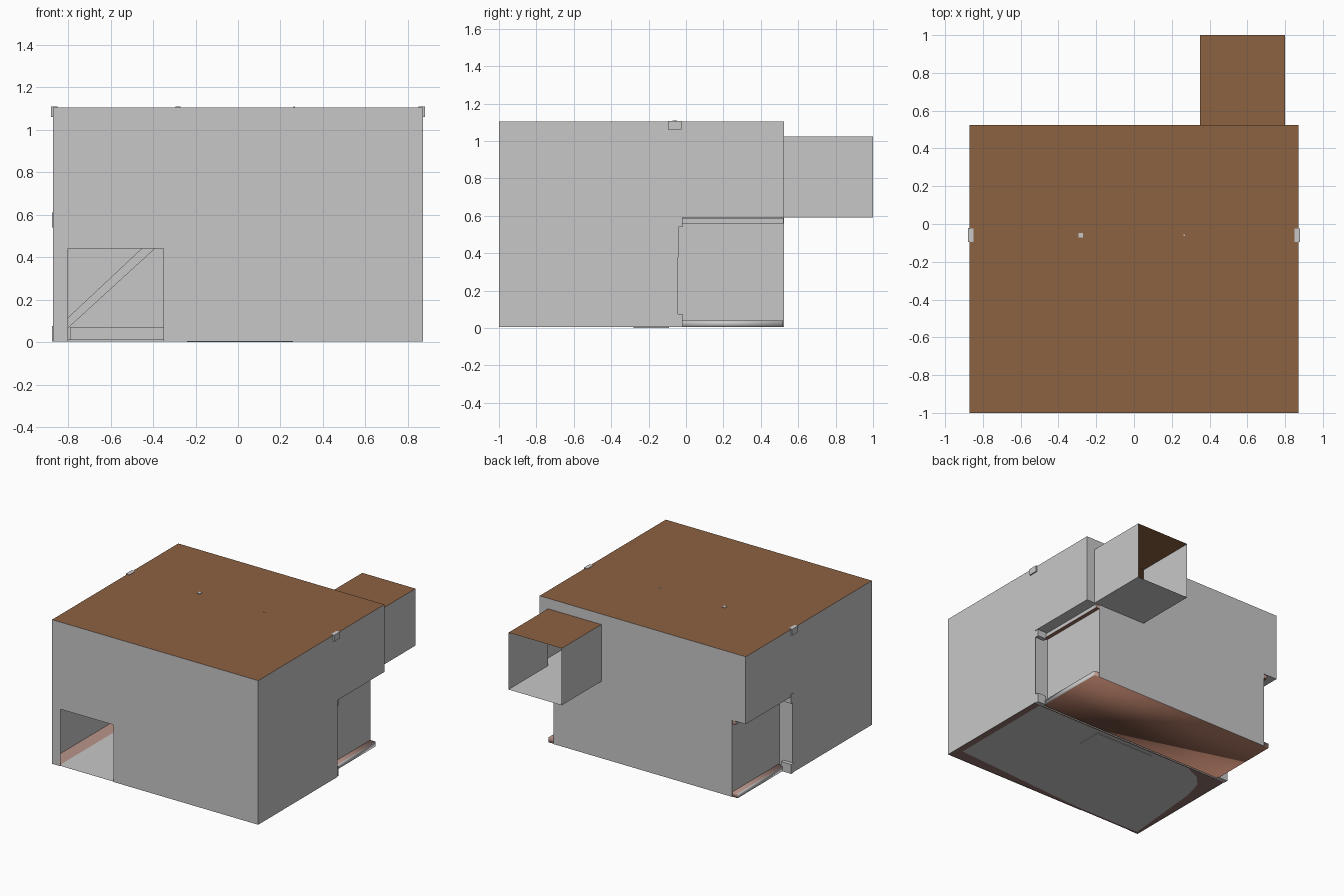
import bpy

cube = bpy.data.objects.get("Cube")
if cube:
    bpy.data.objects.remove(cube, do_unlink=True)


def material(name, rgb):
    m = bpy.data.materials.new(name)
    m.use_nodes = True
    m.diffuse_color = (*rgb, 1)
    m.node_tree.nodes["Principled BSDF"].inputs["Base Color"].default_value = (*rgb, 1)
    return m


GREY = material("plaster grey", (0.575, 0.575, 0.575))
BROWN = material("ceiling brown", (0.265, 0.122, 0.054))
PINK = material("trim dusty pink", (0.5, 0.31, 0.26))
TRIM = material("trim red brown", (0.36, 0.16, 0.105))
DARK = material("underside brown", (0.28, 0.17, 0.145))


def mesh(name, verts, faces, mat):
    me = bpy.data.meshes.new(name)
    me.from_pydata(verts, [], faces)
    me.materials.append(mat)
    ob = bpy.data.objects.new(name, me)
    bpy.context.collection.objects.link(ob)
    return ob


def panel(name, axis, at, outline, mat, flip=False):
    """Flat sheet across one axis; the outline uses the two other axes in order."""
    verts = []
    for a, b in outline:
        p = [a, b]
        p.insert(axis, at)
        verts.append(p)
    order = list(range(len(verts)))
    return mesh(name, verts, [order[::-1] if flip else order], mat)


def rect(a0, a1, b0, b1):
    return [(a0, b0), (a1, b0), (a1, b1), (a0, b1)]


def box(name, xs, ys, zs, mat):
    v = [(x, y, z) for x in xs for y in ys for z in zs]
    f = [(0, 1, 3, 2), (4, 6, 7, 5), (0, 4, 5, 1), (2, 3, 7, 6), (0, 2, 6, 4), (1, 5, 7, 3)]
    return mesh(name, v, f, mat)


def trim_box(name, xs, ys, zs, grey_axis):
    """Trim with grey faces along one axis, red brown below and pink elsewhere."""
    ob = box(name, xs, ys, zs, PINK)
    ob.data.materials.append(GREY)
    ob.data.materials.append(TRIM)
    for p in ob.data.polygons:
        if abs(p.normal[grey_axis]) > 0.5:
            p.material_index = 1
        elif p.normal.z < -0.5:
            p.material_index = 2
    return ob


W, FRONT, BACK, STEP, TOP, MID = 0.871, -1.0, 0.523, -0.05, 1.105, 0.59
BASE = 0.004                    # walls stop just above the hatch
FLOOR = BASE + 0.005
IN = 0.755                      # half width of the recessed lower part
DX0, DX1, DH = -0.8, -0.35, 0.44   # front doorway
TX0, TX1, TH = 0.35, 0.8, 1.025    # rear passage

# Front wall with doorway
panel("front_wall", 1, FRONT,
      [(-W, BASE), (DX0, BASE), (DX0, DH), (DX1, DH), (DX1, BASE), (W, BASE), (W, TOP), (-W, TOP)],
      GREY)

# Back wall: upper part opens into the passage, lower part is narrower
panel("back_wall_upper", 1, BACK,
      [(-W, MID), (TX0, MID), (TX0, TH), (TX1, TH), (TX1, MID), (W, MID), (W, TOP), (-W, TOP)],
      GREY, True)
panel("back_wall_lower", 1, BACK, rect(-IN, IN, BASE, MID), GREY, True)

# Roof and storeys
panel("roof", 2, TOP, rect(-W, W, FRONT, BACK), BROWN)
panel("upper_floor", 2, MID, rect(-W, W, STEP, BACK), GREY)
panel("room_floor", 2, FLOOR, rect(-W, W, FRONT, STEP), GREY)
panel("floor_underside", 2, BASE + 0.003, rect(-W, W, FRONT, STEP), DARK, True)
panel("underside_panel", 2, BASE,
      [(0.82, -0.9), (-0.3, -0.98), (-0.85, -0.98), (-0.79, -0.35), (-0.75, -0.2),
       (-0.68, -0.12), (-0.55, -0.06), (0.82, -0.06)], GREY)
box("underside_hatch", (-0.24, 0.26), (-0.28, -0.09), (0, BASE + 0.001), GREY)
panel("inner_step_wall", 1, STEP, rect(-W, W, BASE, MID), GREY)

# Mirrored sides
for side, s in (("left", 1), ("right", -1)):
    panel(side + "_wall", 0, s * W,
          [(FRONT, BASE), (STEP + 0.006, BASE), (STEP + 0.01, MID), (BACK, MID), (BACK, TOP),
           (FRONT, TOP)], GREY, s < 0)
    panel(side + "_recessed_wall", 0, s * IN, rect(STEP, BACK, BASE, MID), GREY, s < 0)
    trim_box(side + "_upper_rail", sorted((s * IN, s * 0.785)), (STEP, BACK - 0.003),
             (0.56, 0.588), 0)
    outer = 0.865 if s > 0 else 0.875
    for level, zs in (("lower", (BASE, 0.075)), ("upper", (0.54, 0.61))):
        box(side + "_" + level + "_corner_block", sorted((s * 0.79, s * outer)),
            (STEP, STEP + 0.03), zs, GREY)
    box(side + "_bracket", sorted((s * 0.85, s * 0.88)), (-0.095, -0.025), (1.06, 1.108), GREY)
    # Sloped skirting at the foot of the room walls
    mesh(side + "_skirting",
         [(s * x, y, z) for x, z in ((W - 0.002, 0.045), (0.81, FLOOR)) for y in (-0.995, STEP)],
         [(0, 1, 3, 2) if s > 0 else (0, 2, 3, 1)], PINK)

# Slab below the lower rear part, softly shaded, showing past the recessed walls
slab = trim_box("rear_floor_slab", (-0.8, 0.8), (STEP + 0.012, BACK - 0.004), (BASE, 0.04), 0)
slab.data.shade_smooth()

# Rear passage, open at the far end
panel("passage_floor", 2, MID, rect(TX0, TX1, BACK, 1), GREY, True)
panel("passage_ceiling", 2, TH, rect(TX0, TX1, BACK, 1), BROWN)
panel("passage_right_wall", 0, TX0, rect(BACK, 1, MID, TH), GREY, True)
panel("passage_left_wall", 0, TX1, rect(BACK, 1, MID, TH), GREY)

# Ramp inside the room with skirting along its foot and slope
RY = -0.3
slope = [(-0.865, FLOOR), (-0.23, MID), (0.2, MID), (0.2, FLOOR)]
panel("ramp_side", 1, RY, slope, GREY)
mesh("ramp_top", [(x, y, z) for x, z in slope[:3] for y in (RY, STEP)],
     [(0, 2, 3, 1), (2, 4, 5, 3)], GREY)
panel("ramp_end", 0, 0.2, rect(RY, STEP, FLOOR, MID), GREY)
trim_box("ramp_foot_skirting", (-0.79, 0.2), (RY - 0.012, RY), (FLOOR, 0.07), 1)
panel("slope_skirting", 1, STEP - 0.012,
      [(-0.865, FLOOR), (-0.23, MID), (-0.23, MID + 0.06), (-0.865, 0.055)], GREY)
mesh("slope_skirting_cap",
     [(x, y, z) for x, z in ((-0.865, 0.055), (-0.23, MID + 0.06)) for y in (STEP - 0.012, STEP)],
     [(0, 2, 3, 1)], PINK)

# Small roof fittings
for name, x, r in (("right", -0.283, 0.012), ("left", 0.265, 0.004)):
    box(name + "_roof_fitting", (x - r, x + r), (-0.06 - r, -0.06 + r), (1.1, 1.109), GREY)
